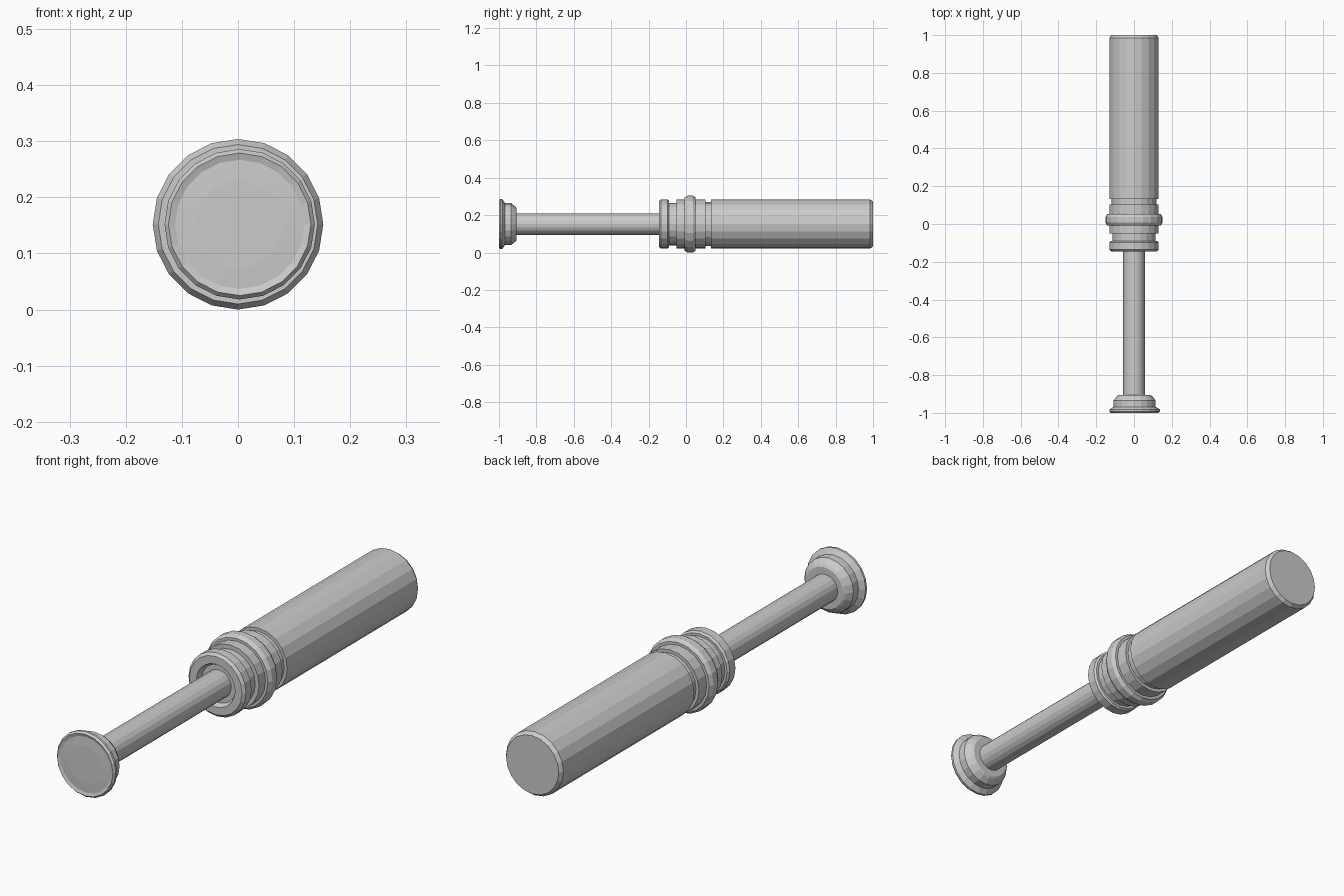
import bpy, bmesh
from math import sin, cos, pi

if "Cube" in bpy.data.objects:
    bpy.data.objects.remove(bpy.data.objects["Cube"])

SIDES = 20
AXIS_Z = 0.152


def lathe(name, profile, x=0.0):
    """Turn a (y, radius) profile around the long axis and cap both ends."""
    bm = bmesh.new()
    rings = []
    for y, r in profile:
        rings.append([bm.verts.new((x + r * sin(2 * pi * i / SIDES), y,
                                    AXIS_Z + r * cos(2 * pi * i / SIDES)))
                      for i in range(SIDES)])
    for a, b in zip(rings, rings[1:]):
        for i in range(SIDES):
            j = (i + 1) % SIDES
            bm.faces.new((a[i], a[j], b[j], b[i]))
    bm.faces.new(rings[0])
    bm.faces.new(rings[-1])
    bmesh.ops.recalc_face_normals(bm, faces=bm.faces)
    mesh = bpy.data.meshes.new(name)
    bm.to_mesh(mesh)
    bm.free()
    obj = bpy.data.objects.new(name, mesh)
    bpy.context.collection.objects.link(obj)
    return obj


# Main barrel with its front collar, grooves and raised ring
lathe("barrel", [
    (-0.125, 0.06), (-0.125, 0.078), (-0.145, 0.088),       # recess round the rod
    (-0.145, 0.120), (-0.135, 0.131), (-0.098, 0.131),      # front collar
    (-0.09, 0.124), (-0.09, 0.114), (-0.05, 0.114),         # front groove
    (-0.05, 0.131), (-0.008, 0.131),
    (-0.008, 0.142), (0.008, 0.152), (0.037, 0.152),        # raised ring
    (0.052, 0.142), (0.052, 0.131), (0.103, 0.131),
    (0.103, 0.118), (0.133, 0.118), (0.133, 0.131),         # rear groove
    (0.985, 0.131), (1.0, 0.120),                           # long body
])

# Sliding rod
lathe("plunger_rod", [(-0.93, 0.057), (-0.11, 0.057)])

# Push foot at the end of the rod
lathe("plunger_foot", [
    (-0.998, 0.078), (-0.996, 0.115), (-1.0, 0.127),
    (-0.992, 0.134), (-0.983, 0.134), (-0.968, 0.112),
    (-0.935, 0.112), (-0.912, 0.094), (-0.906, 0.085),
], x=0.003)
